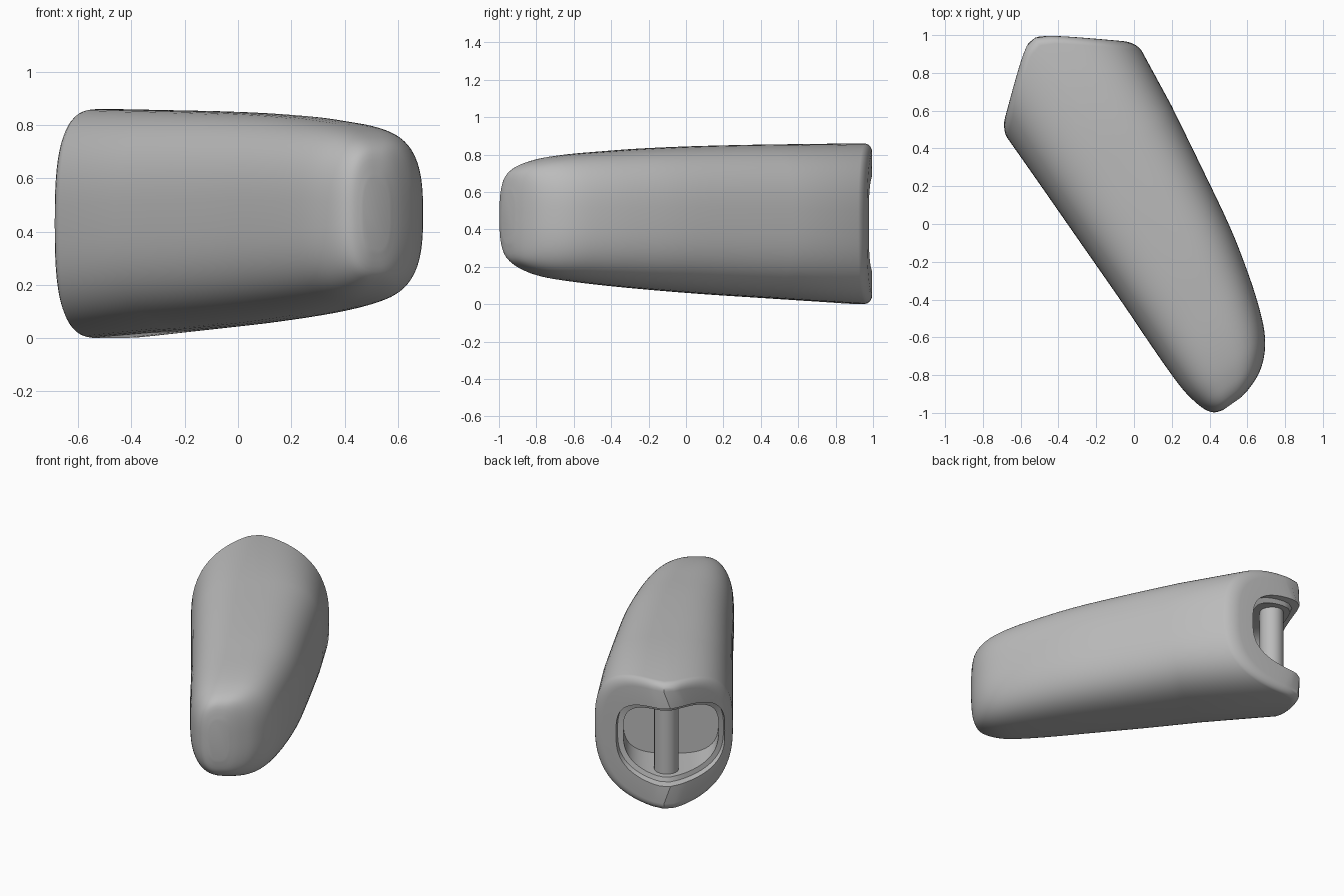
import bpy, bmesh, math

if "Cube" in bpy.data.objects:
    bpy.data.objects.remove(bpy.data.objects["Cube"])

# Working frame: t runs along the slanted body axis, u across it, z up
ANG = math.radians(35)
SN, CS = math.sin(ANG), math.cos(ANG)
N = 80


def place(t, u, z):
    return (SN * t - CS * u, -CS * t - SN * u, z)


def rim_t(u):
    # pointed back end with a softened ridge
    return -1.16 + math.sqrt((0.85 * (u + 0.12)) ** 2 + 0.05 ** 2)


def outline(u0, u1, z0, z1, n):
    # superellipse between the given limits
    pts = []
    for i in range(N):
        a = 2 * math.pi * i / N
        c, s = math.cos(a), math.sin(a)
        c = math.copysign(abs(c) ** (2 / n), c)
        s = math.copysign(abs(s) ** (2 / n), s)
        pts.append(((u0 + u1) / 2 + c * (u1 - u0) / 2, (z0 + z1) / 2 + s * (z1 - z0) / 2))
    return pts


def flat_loop(t, u0, u1, z0, z1, n=2.8):
    return [place(t, u, z) for u, z in outline(u0, u1, z0, z1, n)]


def rim_loop(off, u0, u1, z0, z1, n=2.8):
    return [place(rim_t(u) + off, u, z) for u, z in outline(u0, u1, z0, z1, n)]


def catmull(a, b, c, d, f):
    return [0.5 * (2 * q + (r - p) * f + (2 * p - 5 * q + 4 * r - s) * f * f
                   + (3 * q - p - 3 * r + s) * f ** 3) for p, q, r, s in zip(a, b, c, d)]


# Body stations: t, u limits, z limits
stations = [
    (-0.40, -0.522, 0.288, 0.035, 0.853),
    (-0.05, -0.467, 0.289, 0.055, 0.846),
    (0.30, -0.408, 0.290, 0.080, 0.833),
    (0.55, -0.348, 0.294, 0.102, 0.817),
    (0.73, -0.293, 0.295, 0.122, 0.803),
    (0.86, -0.240, 0.291, 0.142, 0.786),
    (0.95, -0.180, 0.277, 0.168, 0.765),
    (1.02, -0.100, 0.255, 0.205, 0.735),
    (1.06, -0.010, 0.225, 0.250, 0.690),
    (1.077, 0.060, 0.180, 0.330, 0.600),
]

# Loops from the cavity bottom, out over the rim, along the body to the tip
hole = (-0.385, 0.200, 0.205, 0.655, 3.0)
mouth = (-0.430, 0.240, 0.168, 0.692, 3.0)
loops = [
    flat_loop(-0.70, *hole),
    rim_loop(0.06, *hole),
    rim_loop(0.05, -0.420, 0.230, 0.176, 0.684, 3.0),
    rim_loop(0.0, *mouth),
]
R = 0.05
for k in range(6):
    a = k / 5 * math.pi / 2
    d = R * (1 - math.sin(a))
    loops.append(rim_loop(R * (1 - math.cos(a)), -0.560 + d, 0.288 - d, 0.0 + d, 0.860 - d))
last = len(stations) - 1
for i in range(last):
    a, b, c, d = stations[max(i - 1, 0)], stations[i], stations[i + 1], stations[min(i + 2, last)]
    for k in range(4):
        loops.append(flat_loop(*catmull(a, b, c, d, k / 4)))
loops.append(flat_loop(*stations[-1]))

grey = bpy.data.materials.new("plain grey")
grey.diffuse_color = (0.5, 0.5, 0.5, 1)
grey.use_nodes = True
grey.node_tree.nodes["Principled BSDF"].inputs["Base Color"].default_value = grey.diffuse_color


def finish(bm, name, angle):
    bmesh.ops.recalc_face_normals(bm, faces=bm.faces)
    me = bpy.data.meshes.new(name)
    bm.to_mesh(me)
    bm.free()
    ob = bpy.data.objects.new(name, me)
    bpy.context.collection.objects.link(ob)
    me.materials.append(grey)
    bpy.ops.object.select_all(action='DESELECT')
    ob.select_set(True)
    bpy.context.view_layer.objects.active = ob
    bpy.ops.object.shade_smooth_by_angle(angle=math.radians(angle))
    return ob


# Hollow-ended body shell
bm = bmesh.new()
rings = [[bm.verts.new(p) for p in lp] for lp in loops]
for r0, r1 in zip(rings, rings[1:]):
    for i in range(N):
        j = (i + 1) % N
        bm.faces.new((r0[i], r0[j], r1[j], r1[i]))
bm.faces.new(rings[0])
bm.faces.new(rings[-1])
finish(bm, "body_shell", 35)

# Upright pin inside the cavity
bm = bmesh.new()
pr = [[bm.verts.new(place(-0.93 + 0.075 * math.cos(2 * math.pi * i / 32),
                          -0.12 + 0.075 * math.sin(2 * math.pi * i / 32), z))
       for i in range(32)] for z in (0.195, 0.665)]
for i in range(32):
    j = (i + 1) % 32
    bm.faces.new((pr[0][i], pr[0][j], pr[1][j], pr[1][i]))
for r in pr:
    bm.faces.new(r)
finish(bm, "hinge_pin", 35)
